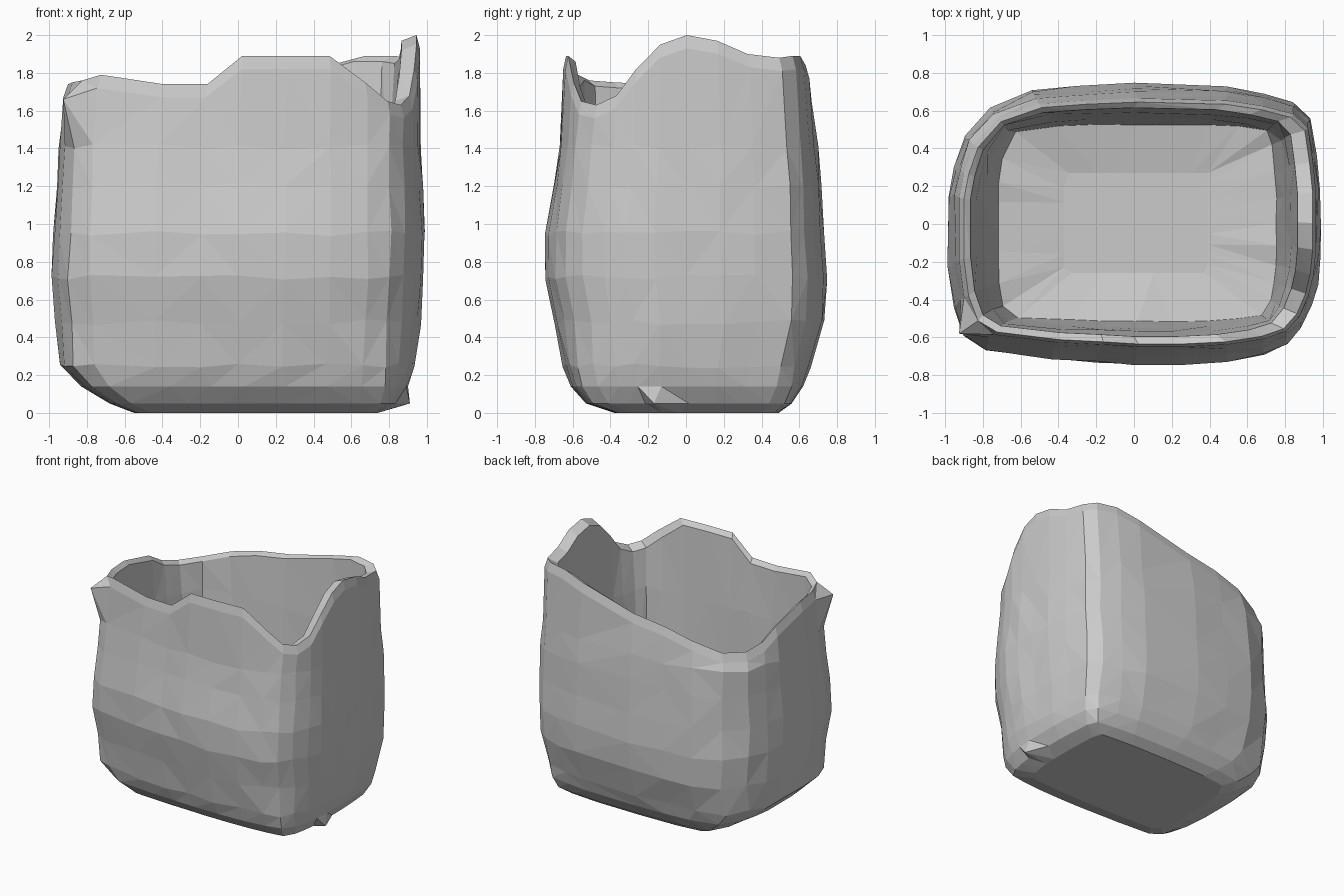
import bpy, bmesh, random

random.seed(4)

# Rounded-rectangle outline, normalised to +-1, with the rim height at each point
OUTLINE = [
    (-.97, -.6, 1.75), (-.91, -.8, 1.76), (-.8, -.89, 1.79), (-.45, -.96, 1.74),
    (-.2, -.98, 1.74), (0, -1, 1.89), (.25, -1, 1.89), (.5, -.98, 1.89),
    (.7, -.93, 1.75), (.82, -.86, 1.65), (.9, -.74, 1.63), (.955, -.58, 1.68),
    (.985, -.42, 1.82), (1, -.22, 1.95), (1, 0, 2.0), (1, .25, 1.97), (.98, .5, 1.9),
    (.95, .76, 1.88), (.86, .86, 1.89), (.7, .93, 1.89), (.5, .98, 1.84),
    (0, 1, 1.72), (-.3, .98, 1.68), (-.55, .95, 1.62), (-.77, .82, 1.55),
    (-.91, .62, 1.54), (-.97, .4, 1.58), (-1, .2, 1.66), (-1, -.3, 1.74)]

# Rings: height (or offset from the rim when follows_rim), squareness of the
# corners, then x min/max, y min/max
RINGS = [
    (0, 0, .6, -.55, .74, -.38, .49),
    (.05, 0, .5, -.68, .84, -.53, .56),
    (.14, 0, .3, -.83, .9, -.61, .62),
    (.25, 0, .15, -.94, .93, -.65, .655),
    (.48, 0, 0, -.965, .965, -.69, .73),
    (.72, 0, 0, -.985, .98, -.745, .745),
    (.95, 0, 0, -.975, .985, -.742, .73),
    (1.2, 0, 0, -.96, .975, -.7, .715),
    (1.41, 0, .1, -.945, .963, -.67, .695),
    (-.07, 1, .1, -.925, .963, -.65, .665),
    (0, 1, .1, -.9, .945, -.635, .645),
    (-.03, 1, .15, -.865, .865, -.595, .615),
    (1.3, 0, .3, -.83, .83, -.57, .59),
    (.7, 0, .4, -.79, .8, -.55, .56),
    (.2, 0, .6, -.72, .75, -.515, .53),
    (.15, 0, 1, -.37, .39, -.26, .27)]


def add_ring(bm, height, follows_rim, square, x0, x1, y0, y1):
    ring = []
    for u, v, rim in OUTLINE:
        k = 1 + square * (1 / max(abs(u), abs(v)) - 1)
        z = rim + height if follows_rim else height
        x = (x0 + x1) / 2 + k * u * (x1 - x0) / 2
        y = (y0 + y1) / 2 + k * v * (y1 - y0) / 2
        if not follows_rim and .16 < height < 1.45:
            x += random.uniform(-.006, .006)
            y += random.uniform(-.006, .006)
            z += random.uniform(-.015, .015)
        ring.append(bm.verts.new((x, y, z)))
    return ring


# Sack: one loft up the outside, over the wavy rim and down the inside
bm = bmesh.new()
rings = [add_ring(bm, *r) for r in RINGS]
n = len(OUTLINE)
rings[1][13].co = (.91, -.17, .05)     # pinched fold on the lower right edge
rings[9][1].co = (-.925, -.58, 1.66)   # pinched rim corner
for a, b in zip(rings, rings[1:]):
    for i in range(n):
        j = (i + 1) % n
        bm.faces.new((a[i], a[j], b[j], b[i]))
bm.faces.new(rings[0][::-1])           # underside
bm.faces.new(rings[-1])                # inside floor
bmesh.ops.recalc_face_normals(bm, faces=bm.faces)

# Crumpled facets: split the bent quads into triangles
bmesh.ops.triangulate(bm, faces=[f for f in bm.faces if len(f.verts) == 4])

mesh = bpy.data.meshes.new("open_sack")
bm.to_mesh(mesh)
bm.free()
bpy.context.collection.objects.link(bpy.data.objects.new("open_sack", mesh))
